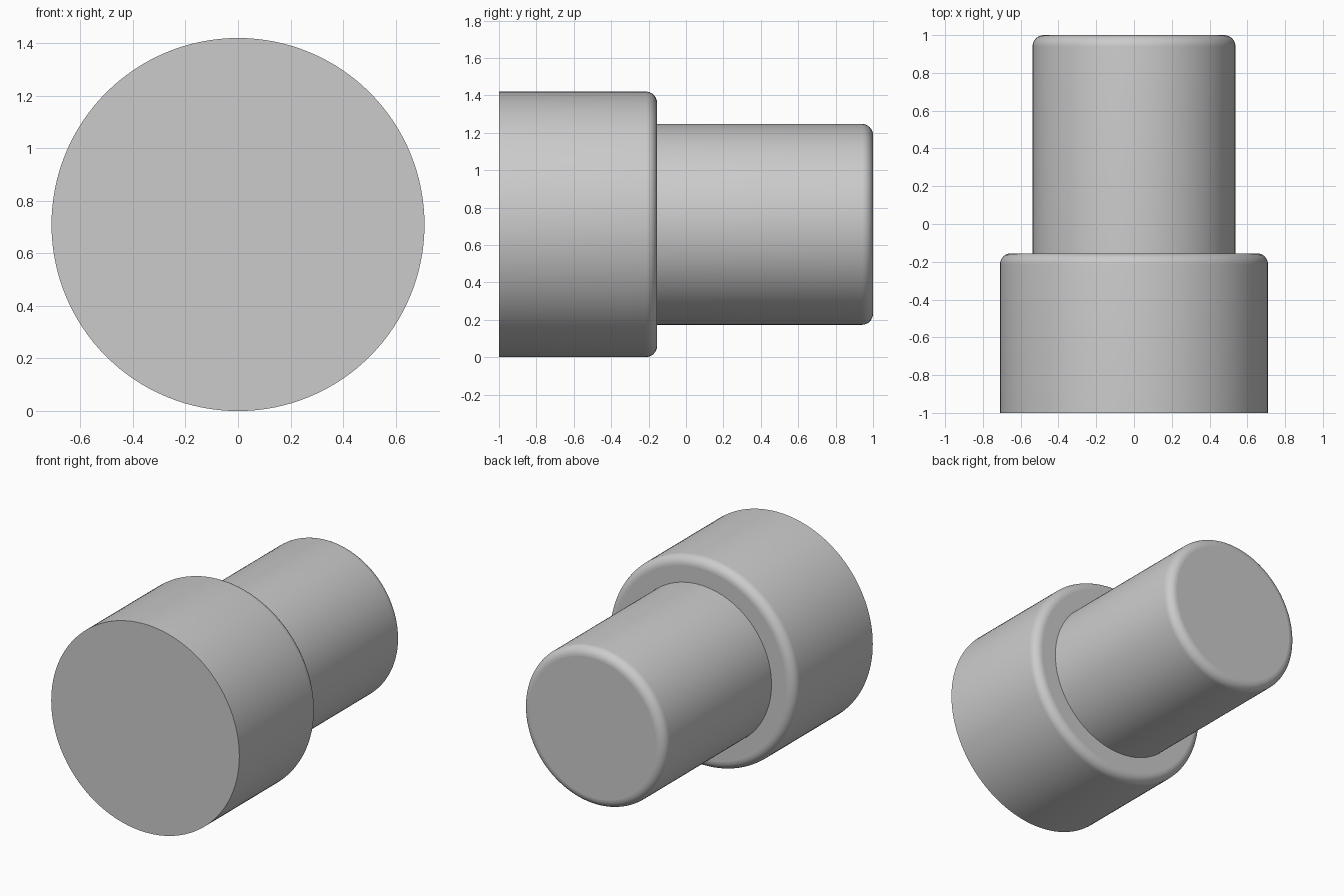
import bpy, bmesh, math

if "Cube" in bpy.data.objects:
    bpy.data.objects.remove(bpy.data.objects["Cube"])

R_WIDE, R_NARROW = 0.71, 0.537   # radii of the two barrels
STEP_Y = -0.155                  # where the wide barrel ends
FILLET = 0.06
SIDES = 128
CENTRE_Z = 0.71

grey = bpy.data.materials.new("light grey")
grey.diffuse_color = (0.6, 0.6, 0.6, 1)
grey.use_nodes = True
grey.node_tree.nodes["Principled BSDF"].inputs["Base Color"].default_value = grey.diffuse_color


def fillet(radius, y, n=8):
    """Rounded rim from the barrel wall to its back face, as (radius, y)."""
    return [(radius - FILLET + FILLET * math.cos(a), y - FILLET + FILLET * math.sin(a))
            for a in (math.pi / 2 * i / n for i in range(n + 1))]


# Stepped profile from front face to back face
profile = [(R_WIDE, -1)] + fillet(R_WIDE, STEP_Y) + [(R_NARROW, STEP_Y)] + fillet(R_NARROW, 1)

bm = bmesh.new()
rings = []
for r, y in profile:
    angles = [2 * math.pi * i / SIDES for i in range(SIDES)]
    rings.append([bm.verts.new((r * math.cos(a), y, r * math.sin(a))) for a in angles])

# Walls, then the two end caps
for a, b in zip(rings, rings[1:]):
    for i in range(SIDES):
        j = (i + 1) % SIDES
        bm.faces.new((a[i], a[j], b[j], b[i]))
bm.faces.new(rings[0])
bm.faces.new(rings[-1])
bmesh.ops.recalc_face_normals(bm, faces=bm.faces)

# Flat ends and shoulder stay flat, everything round is smooth
for f in bm.faces:
    f.smooth = abs(f.normal.y) < 0.999

mesh = bpy.data.meshes.new("stepped_plug")
bm.to_mesh(mesh)
bm.free()
mesh.materials.append(grey)
plug = bpy.data.objects.new("stepped_plug", mesh)
plug.location.z = CENTRE_Z
bpy.context.collection.objects.link(plug)
